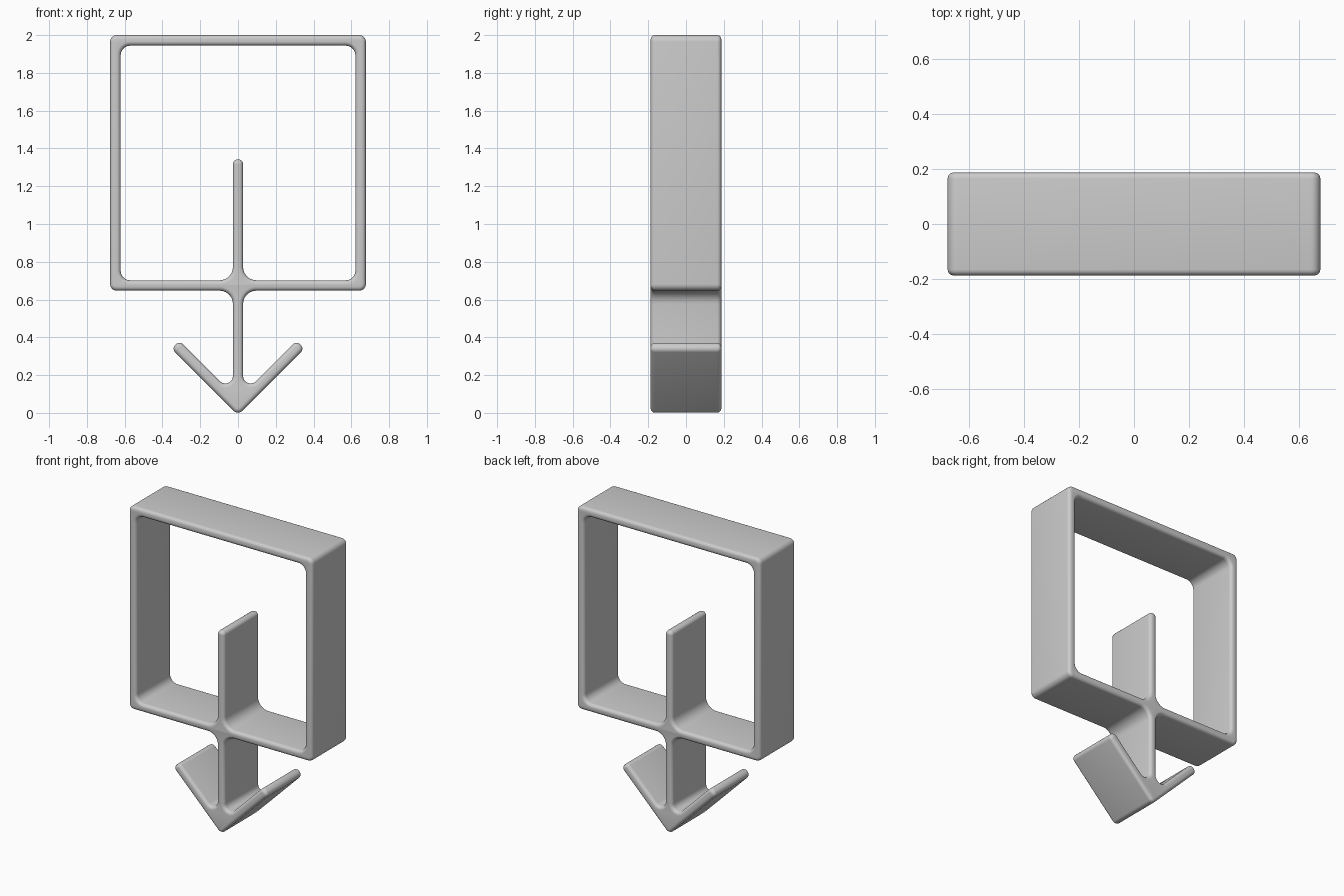
import bpy
import math
from mathutils import Vector

cube = bpy.data.objects.get("Cube")
if cube:
    bpy.data.objects.remove(cube, do_unlink=True)

HALF_DEPTH = 0.187   # half of the band width
ROUND = 0.022        # softened edge radius
STEM = 0.027         # half thickness of the stem


def mirrored(half):
    """Close a right-hand half outline with its left-hand mirror image."""
    left = [(-x, z, r) for x, z, r in reversed(half) if x > 0]
    return half + left


def fillet(corners, steps=7):
    """Replace every (x, z, radius) corner with a circular arc."""
    points = []
    for i, (x, z, r) in enumerate(corners):
        p = Vector((x, z))
        a = (Vector(corners[i - 1][:2]) - p).normalized()
        b = (Vector(corners[(i + 1) % len(corners)][:2]) - p).normalized()
        half = a.angle(b) / 2
        centre = p + (a + b).normalized() * (r / math.sin(half))
        start = p + a * (r / math.tan(half)) - centre
        end = p + b * (r / math.tan(half)) - centre
        sweep = math.pi - 2 * half
        for k in range(steps + 1):
            t = k / steps
            arc = (start * math.sin((1 - t) * sweep) + end * math.sin(t * sweep)) / math.sin(sweep)
            points.append(centre + arc)
    return points


# Outer silhouette: arrow head, lower stem, square frame
outer = mirrored([
    (0, -0.012, 0.032),
    (0.352, 0.34, 0.027),
    (0.31, 0.382, 0.027),
    (STEM, 0.099, 0.04),
    (STEM, 0.647, 0.07),
    (0.677, 0.647, 0.035),
    (0.677, 2.0, 0.035),
])

# Inner opening, with the upper stem standing in it
opening = mirrored([
    (STEM, 1.342, 0.025),
    (STEM, 0.702, 0.07),
    (0.621, 0.702, 0.05),
    (0.621, 1.944, 0.05),
])

# Extrude both outlines into one softened band
curve = bpy.data.curves.new("arrow_frame", "CURVE")
curve.dimensions = "2D"
curve.fill_mode = "BOTH"
curve.extrude = HALF_DEPTH - ROUND
curve.bevel_depth = ROUND
curve.bevel_resolution = 4
curve.offset = -ROUND
for corners in (outer, opening):
    pts = fillet(corners)
    spline = curve.splines.new("POLY")
    spline.points.add(len(pts) - 1)
    for point, co in zip(spline.points, pts):
        point.co = (co.x, co.y, 0, 1)
    spline.use_cyclic_u = True

frame = bpy.data.objects.new("arrow_frame", curve)
bpy.context.collection.objects.link(frame)
frame.rotation_euler.x = math.pi / 2
bpy.ops.object.select_all(action="DESELECT")
frame.select_set(True)
bpy.context.view_layer.objects.active = frame
bpy.ops.object.convert(target="MESH")
bpy.ops.object.transform_apply(location=False, rotation=True, scale=False)
frame = bpy.context.object

# Weld the caps to the rounded sides
bpy.ops.object.mode_set(mode="EDIT")
bpy.ops.mesh.select_all(action="SELECT")
bpy.ops.mesh.remove_doubles(threshold=0.0002)
bpy.ops.mesh.normals_make_consistent(inside=False)
bpy.ops.object.mode_set(mode="OBJECT")
bpy.ops.object.shade_smooth_by_angle(angle=math.radians(40))

# Plain grey
grey = bpy.data.materials.new("plain_grey")
grey.use_nodes = True
colour = (0.6, 0.6, 0.6, 1)
grey.diffuse_color = colour
grey.node_tree.nodes["Principled BSDF"].inputs["Base Color"].default_value = colour
frame.data.materials.clear()
frame.data.materials.append(grey)
